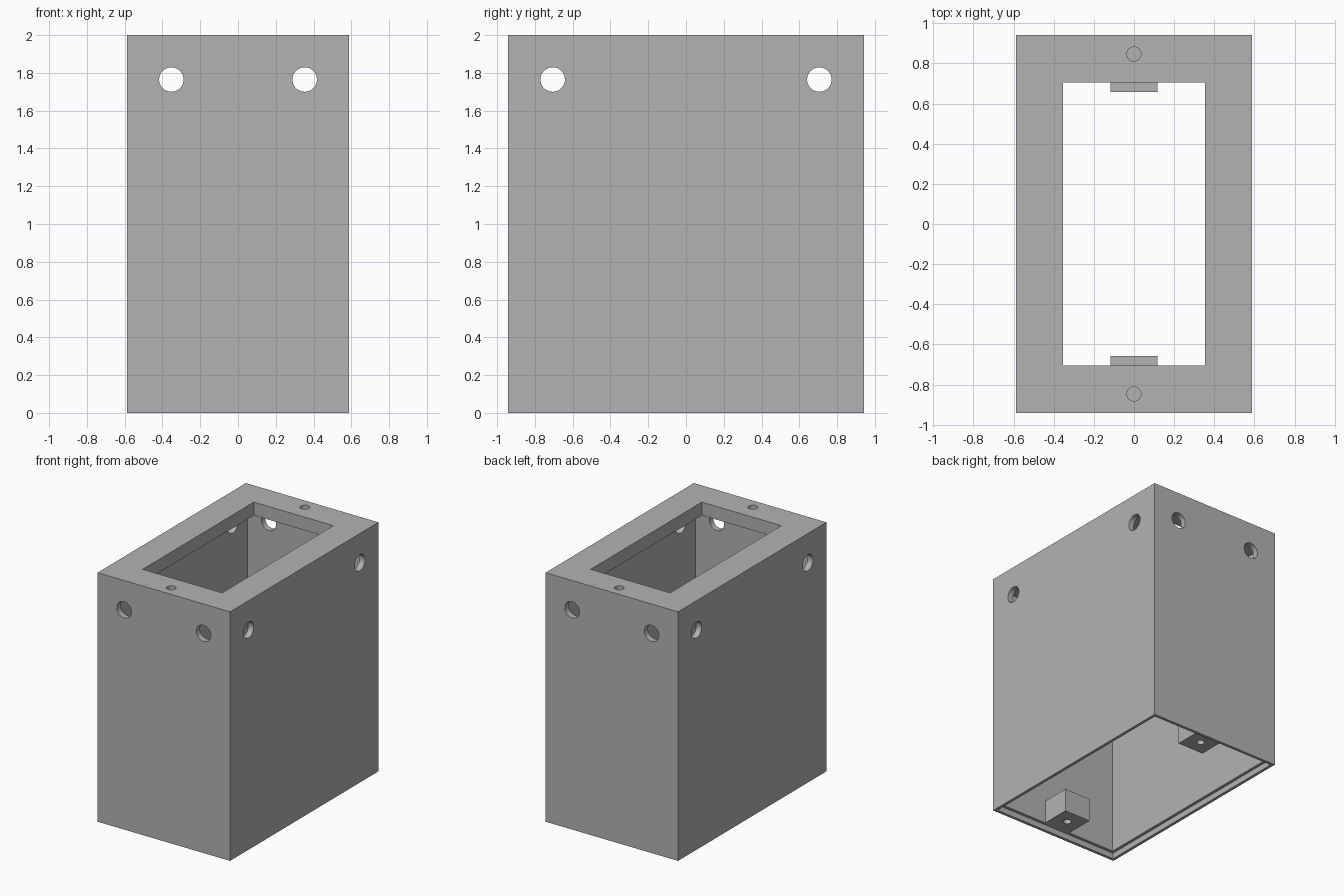
import bpy
from math import pi

if "Cube" in bpy.data.objects:
    bpy.data.objects.remove(bpy.data.objects["Cube"])

U = 2 / 85                      # one design unit
W, D, H = 50, 80, 85            # outer size in design units
WALL, TOP, RECESS = 2, 4.5, 2

grey = bpy.data.materials.new("plain grey")
grey.use_nodes = True
colour = (0.45, 0.45, 0.45, 1)
grey.diffuse_color = colour
grey.node_tree.nodes["Principled BSDF"].inputs["Base Color"].default_value = colour


def box(name, w, d, z0, z1, y=0):
    bpy.ops.mesh.primitive_cube_add(size=1, location=(0, y * U, (z0 + z1) / 2 * U))
    ob = bpy.context.object
    ob.name = name
    ob.scale = (w * U, d * U, (z1 - z0) * U)
    bpy.ops.object.transform_apply(location=True, rotation=True, scale=True)
    ob.data.materials.append(grey)
    return ob


def rod(radius, length, loc, rot=(0, 0, 0)):
    bpy.ops.mesh.primitive_cylinder_add(vertices=48, radius=radius * U, depth=length * U,
                                        location=[c * U for c in loc], rotation=rot)
    ob = bpy.context.object
    ob.data.materials.append(grey)
    return ob


def cut(target, cutters):
    for c in cutters:
        c.hide_render = True
        mod = target.modifiers.new("cut", "BOOLEAN")
        mod.operation = "DIFFERENCE"
        mod.solver = "EXACT"
        mod.object = c
        bpy.context.view_layer.objects.active = target
        bpy.ops.object.modifier_apply(modifier=mod.name)
        bpy.data.objects.remove(c)
    bpy.ops.object.select_all(action="DESELECT")
    target.select_set(True)
    bpy.context.view_layer.objects.active = target
    bpy.ops.object.shade_smooth_by_angle(angle=pi / 6)


# Casing: hollow from below, with a lid recess at the bottom and a window in the top
casing = box("casing", W, D, 0, H)
cutters = [
    box("cavity", W - 2 * WALL, D - 2 * WALL, -5, H - TOP),
    box("lid_recess", W - WALL, D - WALL, -5, RECESS),
    box("window", 30, 60, H - 10, H + 5),
]
for s in (-1, 1):
    cutters.append(rod(2.75, D + 10, (s * 15, 0, 75), (pi / 2, 0, 0)))   # front and back holes
    cutters.append(rod(2.75, W + 10, (0, s * 30, 75), (0, pi / 2, 0)))   # side holes
    cutters.append(rod(1.5, 12, (0, s * 36, H)))                         # top screw holes
cut(casing, cutters)

# Screw tabs for the lid
for s, side in ((-1, "front"), (1, "back")):
    tab = box(side + "_screw_tab", 10, 10, RECESS, RECESS + 8, s * 33)
    cut(tab, [rod(1.25, 20, (0, s * 33, RECESS + 4))])
